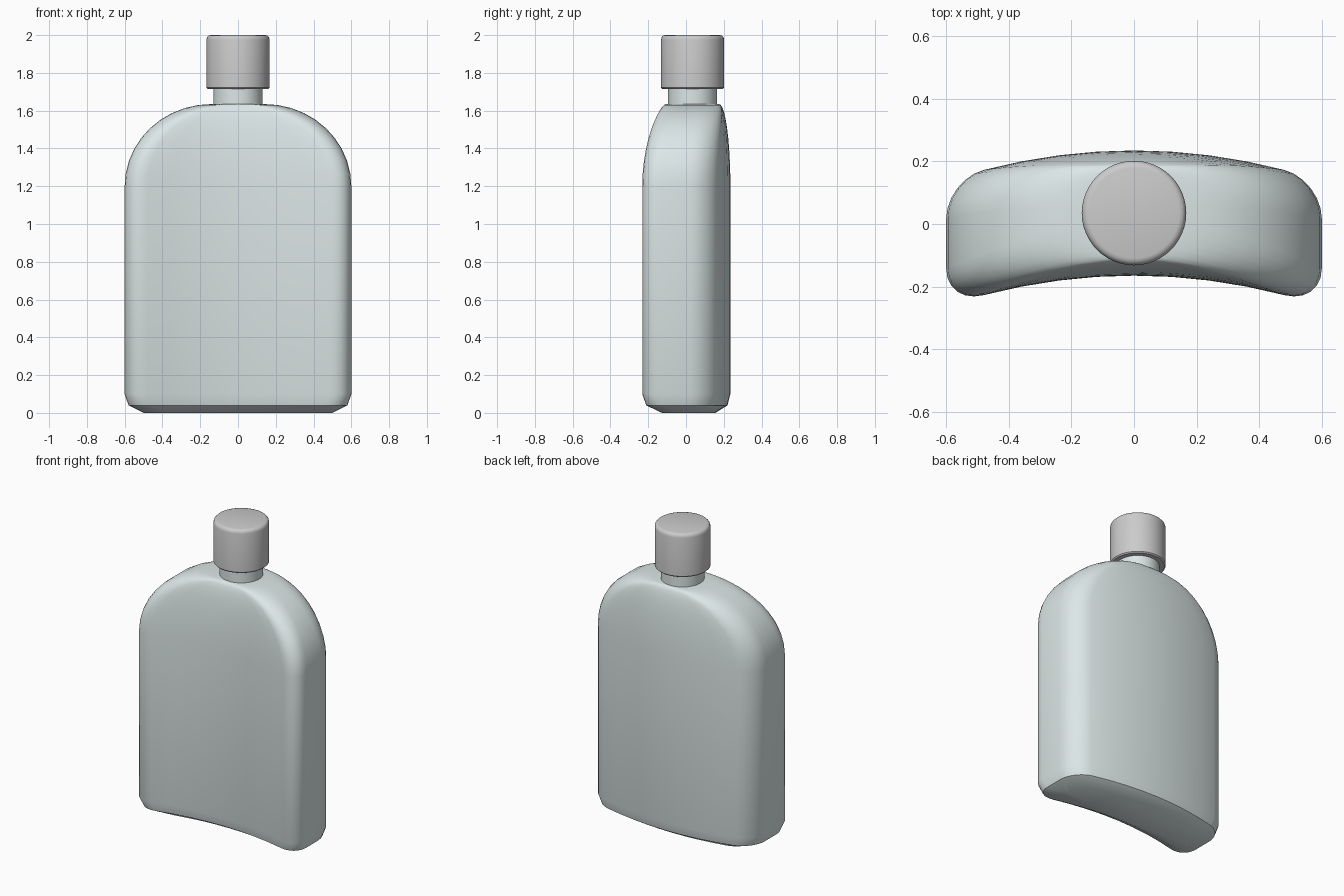
import bpy, bmesh
from math import sin, cos, pi, radians

if "Cube" in bpy.data.objects:
    bpy.data.objects.remove(bpy.data.objects["Cube"])

AXIS_Y = 0.035   # neck and cap axis
BEND = 0.27      # kidney curve of the body


def section(w, t, r=0.12, steps=6, spans=8):
    """Rounded rectangle of half sizes w, t, bent along x."""
    r = min(r, w, t)
    pts = []
    for i, (sx, sy) in enumerate([(1, 1), (-1, 1), (-1, -1), (1, -1)]):
        for k in range(steps + 1):
            a = pi / 2 * (i + k / steps)
            pts.append((sx * (w - r) + r * cos(a), sy * (t - r) + r * sin(a)))
        if i in (0, 2):  # subdivide the long faces so they can curve
            for k in range(1, spans):
                pts.append((sx * (w - r) * (1 - 2 * k / spans), sy * t))
    return [(x, y + AXIS_Y - BEND * x * x) for x, y in pts]


def loft(name, rings, angle):
    """Skin closed rings of 3D points and cap both ends."""
    bm = bmesh.new()
    loops = [[bm.verts.new(p) for p in ring] for ring in rings]
    for a, b in zip(loops, loops[1:]):
        n = len(a)
        for i in range(n):
            j = (i + 1) % n
            bm.faces.new((a[i], a[j], b[j], b[i]))
    bm.faces.new(loops[0][::-1])
    bm.faces.new(loops[-1])
    bmesh.ops.recalc_face_normals(bm, faces=bm.faces)
    me = bpy.data.meshes.new(name)
    bm.to_mesh(me)
    bm.free()
    ob = bpy.data.objects.new(name, me)
    bpy.context.collection.objects.link(ob)
    bpy.ops.object.select_all(action='DESELECT')
    ob.select_set(True)
    bpy.context.view_layer.objects.active = ob
    bpy.ops.object.shade_smooth_by_angle(angle=radians(angle))
    return ob


def turned(name, profile, sides=48):
    """Round part from (radius, z) pairs."""
    rings = [[(r * cos(2 * pi * i / sides), AXIS_Y + r * sin(2 * pi * i / sides), z)
              for i in range(sides)] for r, z in profile]
    return loft(name, rings, 40)


# Body: chamfered foot, straight walls, elliptical shoulders
levels = [(0.50, 0.12, 0.0), (0.58, 0.185, 0.04), (0.60, 0.20, 0.10)]
for k in range(11):
    a = pi / 2 * k / 10
    levels.append((0.14 + 0.46 * cos(a), 0.14 + 0.06 * cos(a), 1.2 + 0.435 * sin(a)))
body = loft("flask_body", [[(x, y, z) for x, y in section(w, t)] for w, t, z in levels], 40)

# Neck
neck = turned("neck", [(0.13, 1.60), (0.13, 1.74)])

# Screw cap with a softened top rim
cap = turned("cap", [(0.16, 1.715), (0.167, 1.722), (0.167, 1.975), (0.164, 1.988),
                     (0.156, 1.997), (0.145, 2.0)])

# Pale glass colour
glass = bpy.data.materials.new("pale_glass")
glass.diffuse_color = (0.72, 0.80, 0.80, 1)
glass.use_nodes = True
glass.node_tree.nodes["Principled BSDF"].inputs["Base Color"].default_value = glass.diffuse_color
for ob in (body, neck):
    ob.data.materials.append(glass)
